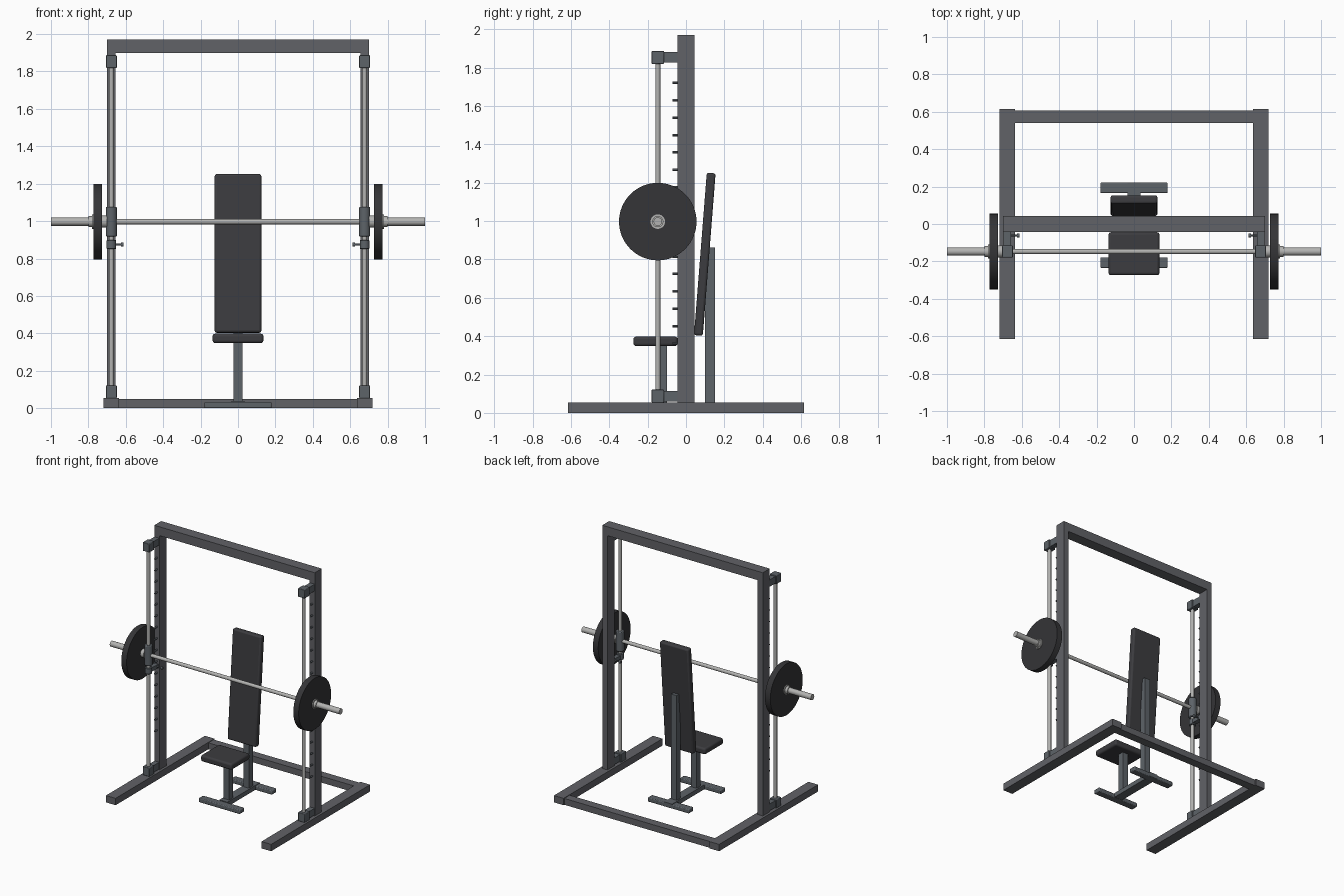
import bpy, math
from mathutils import Matrix

if "Cube" in bpy.data.objects:
    bpy.data.objects.remove(bpy.data.objects["Cube"])


def mat(name, rgb):
    m = bpy.data.materials.new(name)
    m.diffuse_color = (*rgb, 1)
    m.use_nodes = True
    m.node_tree.nodes["Principled BSDF"].inputs["Base Color"].default_value = m.diffuse_color
    return m


FRAME = mat("frame grey", (0.12, 0.122, 0.135))
STEEL = mat("bracket grey", (0.11, 0.125, 0.14))
CHROME = mat("bright metal", (0.45, 0.45, 0.44))
RUBBER = mat("black rubber", (0.035, 0.035, 0.038))
PAD = mat("dark upholstery", (0.045, 0.045, 0.05))


def bevel(o, width, segments):
    b = o.modifiers.new("bevel", 'BEVEL')
    b.width, b.segments = width, segments
    b.limit_method = 'ANGLE'


def box(name, x, y, z, m, round_edge=0.0, segments=2):
    """Box from (min, max) ranges."""
    bpy.ops.mesh.primitive_cube_add(size=1)
    o = bpy.context.object
    o.name = name
    c = [(a + b) / 2 for a, b in (x, y, z)]
    s = [abs(b - a) for a, b in (x, y, z)]
    o.data.transform(Matrix.Diagonal((*s, 1)))
    o.location = c
    o.data.materials.append(m)
    if round_edge:
        bevel(o, round_edge, segments)
        bpy.ops.object.shade_smooth_by_angle()
    return o


def rod(name, axis, a, b, u, v, r, m, sides=32, round_edge=0.0):
    """Cylinder along an axis from a to b; u, v are the other two coordinates in xyz order."""
    mid = (a + b) / 2
    loc = {'x': (mid, u, v), 'y': (u, mid, v), 'z': (u, v, mid)}[axis]
    rot = {'x': (0, math.pi / 2, 0), 'y': (math.pi / 2, 0, 0), 'z': (0, 0, 0)}[axis]
    bpy.ops.mesh.primitive_cylinder_add(vertices=sides, radius=r, depth=abs(b - a),
                                        location=loc, rotation=rot)
    o = bpy.context.object
    o.name = name
    o.data.materials.append(m)
    if round_edge:
        bevel(o, round_edge, 2)
    bpy.ops.object.shade_smooth_by_angle()
    return o


RX, RY, BZ = 0.677, -0.147, 0.997      # guide rod centre and bar height

# Cross members of the rack
box("rear_base_beam", (-0.636, 0.636), (0.54, 0.607), (0, 0.05), FRAME)
box("top_beam", (-0.655, 0.655), (-0.043, 0.043), (1.9, 1.97), FRAME)

for s in (-1, 1):
    side = "left" if s < 0 else "right"

    def span(a, b):
        return (s * a, s * b)

    # Base rail and upright
    box(f"{side}_base_rail", span(0.636, 0.72), (-0.616, 0.616), (0, 0.054), FRAME)
    box(f"{side}_upright", span(0.655, 0.7), (-0.043, 0.043), (0.054, 1.97), FRAME)

    # Guide rod with its end blocks and brackets
    rod(f"{side}_guide_rod", 'z', 0.06, 1.88, s * RX, RY, 0.013, CHROME, 24)
    for end, z in (("lower", 0.087), ("upper", 1.853)):
        box(f"{side}_{end}_rod_block", span(0.648, 0.706), (RY - 0.032, RY + 0.032),
            (z - 0.034, z + 0.034), STEEL, 0.004)
        box(f"{side}_{end}_bracket", span(0.657, 0.698), (RY + 0.03, -0.04),
            (z - 0.027, z + 0.027), STEEL)

    # Row of catch pegs on the upright
    for i in range(16):
        rod(f"{side}_catch_peg_{i + 1}", 'y', -0.07, -0.04, s * RX,
            0.362 + i * 0.0905, 0.0065, STEEL, 12)

    # Sliding carriage and the safety stop beneath it
    rod(f"{side}_carriage", 'z', 0.918, 1.076, s * RX, RY, 0.03, STEEL, 32, 0.006)
    rod(f"{side}_stop_collar", 'z', 0.852, 0.898, s * RX, RY, 0.026, STEEL, 32, 0.003)
    box(f"{side}_stop_arm", span(0.66, 0.694), (RY + 0.02, -0.05), (0.86, 0.89), STEEL)
    rod(f"{side}_stop_pin", 'x', s * 0.665, s * 0.622, -0.062, 0.874, 0.005, STEEL, 12)
    rod(f"{side}_stop_knob", 'x', s * 0.626, s * 0.613, -0.062, 0.874, 0.011, STEEL, 16)

    # Bar end, weight plate and hub
    rod(f"{side}_bar_sleeve", 'x', s * 0.725, s * 1.0, RY, BZ, 0.022, CHROME)
    rod(f"{side}_inner_collar", 'x', s * 0.7, s * 0.729, RY, BZ, 0.032, CHROME)
    plate = rod(f"{side}_weight_plate", 'x', s * 0.727, s * 0.773, RY, BZ, 0.202, RUBBER, 64)
    bpy.context.view_layer.objects.active = plate
    bpy.ops.object.shade_smooth()
    rod(f"{side}_hub_ring", 'x', s * 0.77, s * 0.78, RY, BZ, 0.038, CHROME)
    rod(f"{side}_hub", 'x', s * 0.775, s * 0.8, RY, BZ, 0.029, CHROME)

rod("bar", 'x', -0.73, 0.73, RY, BZ, 0.014, CHROME)

# Bench frame
box("bench_spine", (-0.035, 0.035), (-0.18, 0.222), (0.002, 0.037), STEEL)
box("front_foot", (-0.18, 0.18), (-0.235, -0.178), (0, 0.033), STEEL, 0.006)
box("rear_foot", (-0.18, 0.18), (0.165, 0.222), (0, 0.033), STEEL, 0.006)
box("seat_post", (-0.024, 0.024), (-0.145, -0.098), (0.035, 0.36), STEEL)
box("backrest_post", (-0.024, 0.024), (0.1, 0.15), (0.035, 0.862), STEEL)

# Bench pads
box("seat", (-0.136, 0.136), (-0.274, -0.044), (0.348, 0.398), PAD, 0.014, 3)
back = box("backrest", (-0.125, 0.125), (0.075, 0.121), (0.402, 1.252), PAD, 0.012, 3)
back.rotation_euler.x = -math.radians(4.5)
